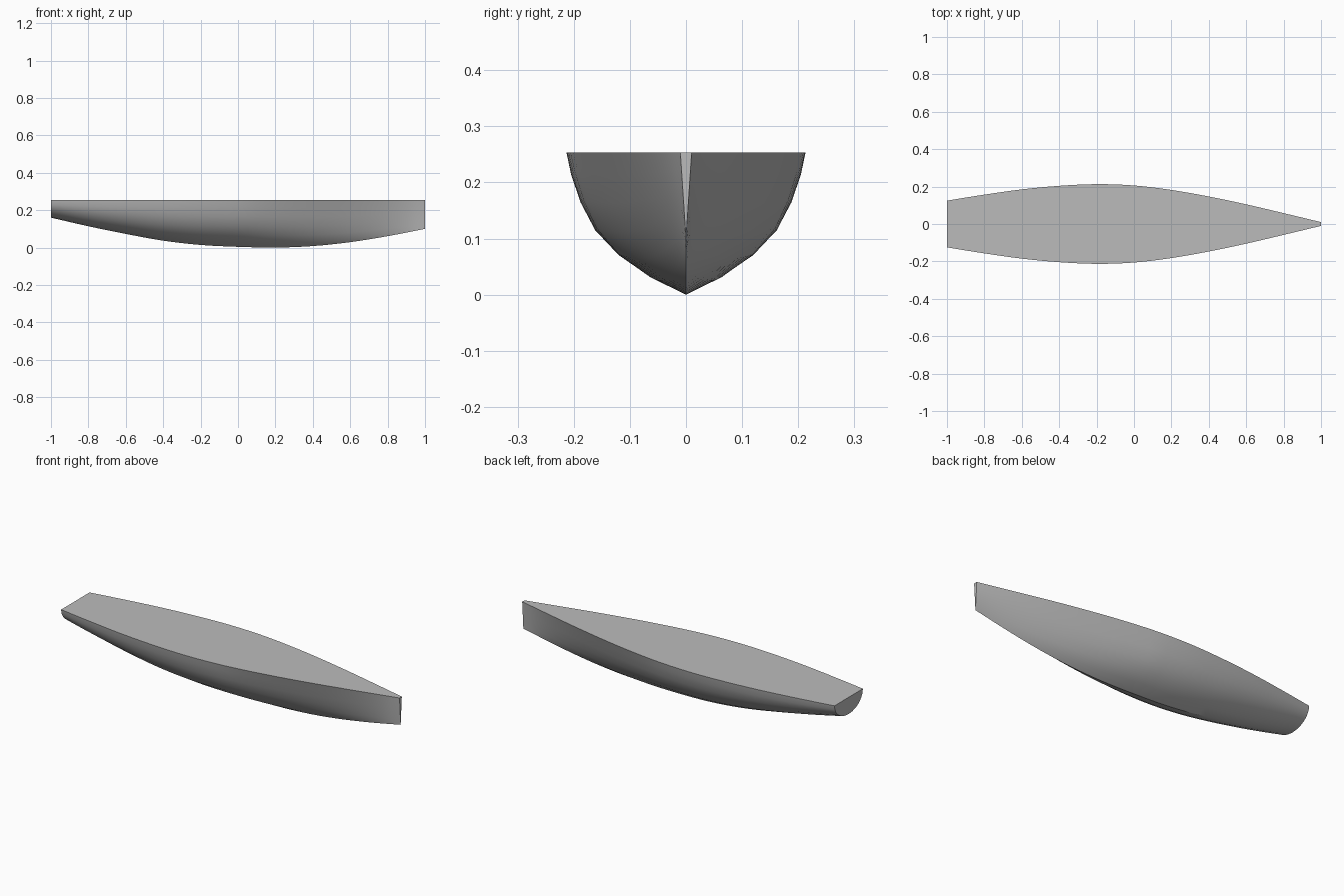
import bpy
import bmesh
import math

cube = bpy.data.objects.get("Cube")
if cube:
    bpy.data.objects.remove(cube, do_unlink=True)

DECK_Z = 0.253
STATIONS = 40

# Half beam and keel height at even steps from stern (-x) to bow (+x)
BEAM = [0.125, 0.157, 0.185, 0.204, 0.213, 0.206, 0.182, 0.147, 0.105, 0.058, 0.01]
KEEL = [0.16, 0.114, 0.073, 0.037, 0.014, 0.004, 0.0, 0.008, 0.029, 0.061, 0.1]

# Half sections as (fraction of beam, fraction of depth), keel to gunwale
MIDSHIP = [(0, 0), (0.31, 0.11), (0.575, 0.27), (0.77, 0.455),
           (0.885, 0.66), (0.96, 0.86), (1, 1)]
STERN = [(math.sin(a), 1 - math.cos(a))
         for a in (i * math.pi / 12 for i in range(7))]
BOW = [(f, f) for f in (0, 0.06, 0.2, 0.4, 0.6, 0.8, 1)]


def spline(values, t):
    """Catmull-Rom value at t in 0..1, with ends extended straight."""
    v = [2 * values[0] - values[1], *values, 2 * values[-1] - values[-2]]
    s = t * (len(values) - 1)
    i = min(int(s), len(values) - 2)
    u = s - i
    a, b, c, d = v[i:i + 4]
    return b + 0.5 * u * (c - a + u * (2 * a - 5 * b + 4 * c - d
                                      + u * (3 * (b - c) + d - a)))


def half_section(x):
    """Blend the midship section towards the stern or the bow."""
    if x < 0:
        other, w = STERN, -x
    else:
        other, w = BOW, x
    return [(p[0] + (q[0] - p[0]) * w, p[1] + (q[1] - p[1]) * w)
            for p, q in zip(MIDSHIP, other)]


# Hull: loft full sections from stern to bow, then close deck, transom and stem
bm = bmesh.new()
rings = []
for k in range(STATIONS + 1):
    t = k / STATIONS
    x = 2 * t - 1
    beam, keel = spline(BEAM, t), max(0, spline(KEEL, t))
    half = [(f * beam, keel + g * (DECK_Z - keel)) for f, g in half_section(x)]
    full = [(-y, z) for y, z in reversed(half[1:])] + half
    rings.append([bm.verts.new((x, y, z)) for y, z in full])

for a, b in zip(rings, rings[1:]):
    for j in range(len(a) - 1):
        bm.faces.new((a[j], b[j], b[j + 1], a[j + 1]))
    bm.faces.new((a[0], a[-1], b[-1], b[0]))
bm.faces.new(rings[0])
bm.faces.new(rings[-1])
bmesh.ops.recalc_face_normals(bm, faces=bm.faces)

mesh = bpy.data.meshes.new("hull")
bm.to_mesh(mesh)
bm.free()
hull = bpy.data.objects.new("hull", mesh)
bpy.context.collection.objects.link(hull)

# Plain grey paint
grey = bpy.data.materials.new("plain grey")
grey.use_nodes = True
color = (0.5, 0.5, 0.5, 1)
grey.diffuse_color = color
grey.node_tree.nodes["Principled BSDF"].inputs["Base Color"].default_value = color
mesh.materials.append(grey)

# Smooth sides with crisp deck, transom and stem edges
for o in bpy.context.selected_objects:
    o.select_set(False)
hull.select_set(True)
bpy.context.view_layer.objects.active = hull
bpy.ops.object.shade_smooth_by_angle(angle=math.radians(30))
